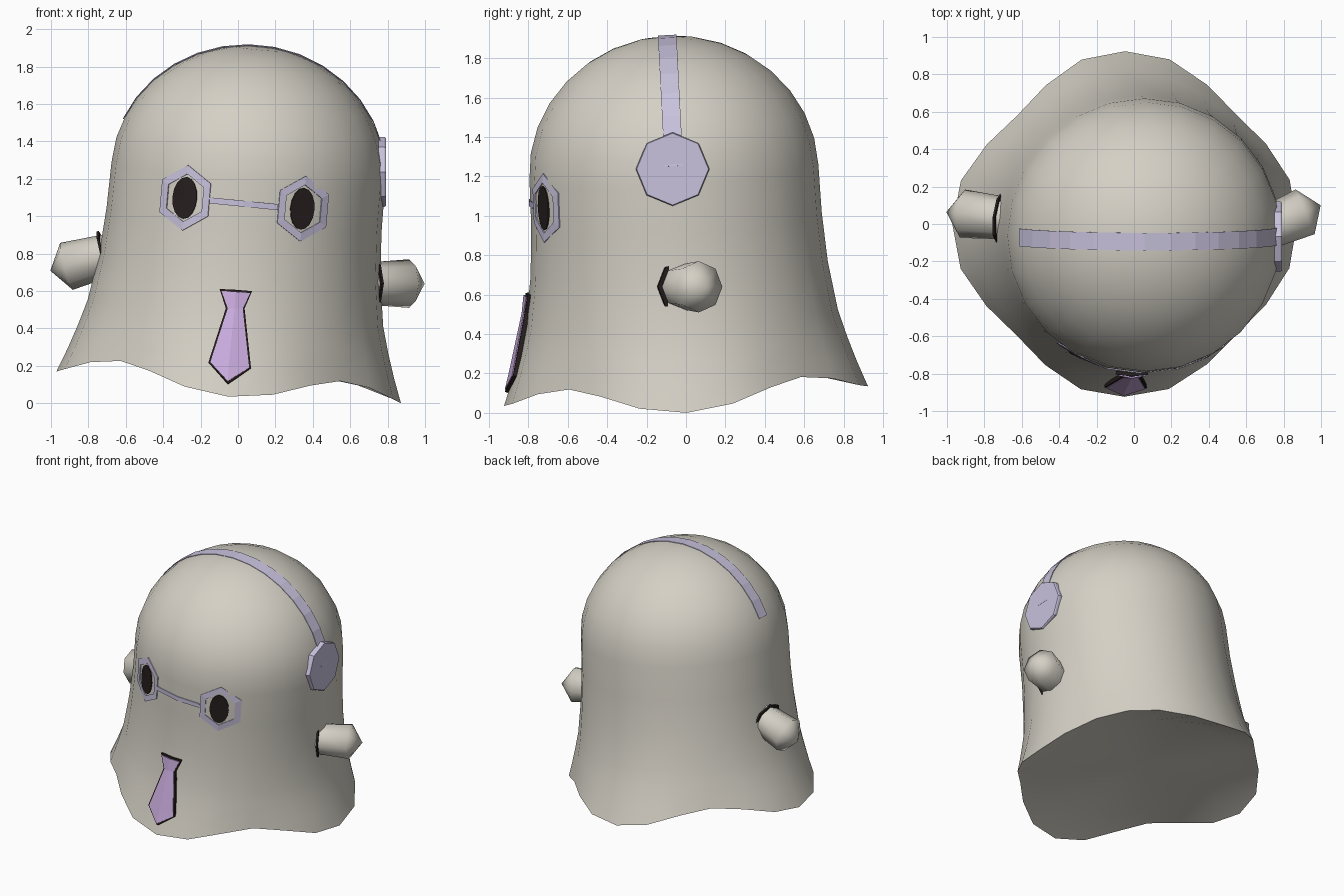
import bpy
import bmesh
from math import sin, cos, pi, radians
from mathutils import Vector
from mathutils.bvhtree import BVHTree

cube = bpy.data.objects.get("Cube")
if cube:
    bpy.data.objects.remove(cube, do_unlink=True)


def material(name, rgb):
    m = bpy.data.materials.new(name)
    m.use_nodes = True
    m.diffuse_color = (*rgb, 1)
    m.node_tree.nodes["Principled BSDF"].inputs["Base Color"].default_value = (*rgb, 1)
    return m


CLOTH = material("warm_white", (0.66, 0.63, 0.56))
LAVENDER = material("lavender", (0.58, 0.54, 0.72))
PURPLE = material("tie_purple", (0.60, 0.42, 0.74))
DARK = material("near_black", (0.02, 0.013, 0.013))


def build(name, verts, faces, mat, smooth=0, thick=0):
    mesh = bpy.data.meshes.new(name)
    mesh.from_pydata([tuple(v) for v in verts], [], faces)
    bm = bmesh.new()
    bm.from_mesh(mesh)
    bmesh.ops.recalc_face_normals(bm, faces=bm.faces)
    bm.to_mesh(mesh)
    bm.free()
    mesh.materials.append(mat)
    ob = bpy.data.objects.new(name, mesh)
    bpy.context.collection.objects.link(ob)
    if thick:
        mod = ob.modifiers.new("thickness", "SOLIDIFY")
        mod.thickness, mod.offset = thick, 0
    if smooth:
        bpy.ops.object.select_all(action="DESELECT")
        ob.select_set(True)
        bpy.context.view_layer.objects.active = ob
        bpy.ops.object.shade_smooth_by_angle(angle=radians(smooth))
    return ob


def tube(rings, n):
    """Quads joining successive rings of n points."""
    return [(k * n + i, k * n + (i + 1) % n, (k + 1) * n + (i + 1) % n, (k + 1) * n + i)
            for k in range(rings - 1) for i in range(n)]


def fan(first, n, tip):
    return [(first + i, first + (i + 1) % n, tip) for i in range(n)]


# Leaning frame of the body
BASE = Vector((-0.05, 0, 0.085))
LEAN = Vector((0, 0, 1)).rotation_difference(Vector((0.092, -0.054, 1)))
DOME_H, DOME_R, DOME_RISE = 1.145, 0.734, 0.69


def lean(x, y, z):
    return BASE + LEAN @ Vector((x, y, z))


# Draped sheet: recessed underside, wavy four-lobed hem, tapered wall, dome
SEG = 24
RECESS = 0.125
wall = [(0, 0.925), (0.13, 0.876), (0.26, 0.833), (0.4, 0.793), (0.65, 0.755), (0.9, 0.738)]
wall += [(DOME_H + DOME_RISE * sin(k * pi / 16), DOME_R * cos(k * pi / 16)) for k in range(8)]
verts = [lean(0.66 * cos(i * 2 * pi / SEG), 0.66 * sin(i * 2 * pi / SEG), RECESS)
         for i in range(SEG)]
for h, r in wall:
    fade = max(0, 1 - h / 0.65) ** 2
    for i in range(SEG):
        t = i * 2 * pi / SEG
        wave = (1 - cos(4 * t)) / 2
        rr = r - 0.092 * fade * wave ** 1.5
        verts.append(lean(rr * cos(t), rr * sin(t), h + 0.12 * fade * wave))
crown = len(verts)
verts += [lean(0, 0, DOME_H + DOME_RISE), lean(0, 0, RECESS)]
body_faces = tube(len(wall) + 1, SEG) + fan(crown - SEG, SEG, crown) + fan(0, SEG, crown + 1)
build("sheet_body", verts, body_faces, CLOTH, smooth=40)
TREE = BVHTree.FromPolygons(verts, body_faces)


def on_front(x, z, lift):
    hit = TREE.ray_cast(Vector((x, -3, z)), Vector((0, 1, 0)))
    return hit[0] + hit[1] * (lift if hit[1].y < 0 else -lift)


def lathe(name, origin, axis, profile, n, mat, tip=0.0, smooth=0):
    q = Vector(axis).to_track_quat("Z", "Y")
    o = Vector(origin)
    pts = [o + q @ Vector((r * cos(i * 2 * pi / n), r * sin(i * 2 * pi / n), t))
           for t, r in profile for i in range(n)]
    c = len(pts)
    pts += [o + q @ Vector((0, 0, profile[0][0])), o + q @ Vector((0, 0, profile[-1][0] + tip))]
    faces = tube(len(profile), n) + fan(0, n, c) + fan(c - n, n, c + 1)
    build(name, pts, faces, mat, smooth)


# Stubby arms with pointed ends and thin dark cuffs
arms = {"left": ((0.915, 0.065, 0.64), (0.92, 0.39, 0)),
        "right": ((-0.917, 0.055, 0.732), (-0.96, 0.1, -0.26))}
for side, (end, axis) in arms.items():
    lathe(side + "_arm", end, axis, [(-0.25, 0.112), (0, 0.13)], 8, CLOTH, tip=0.09, smooth=80)
    lathe(side + "_cuff", end, axis, [(-0.217, 0.138), (-0.205, 0.138)], 8, DARK)

# Ear pad and the band over the dome
lathe("ear_pad", (0.75, -0.068, 1.237), (1, 0, 0),
      [(0, 0.187), (0.032, 0.187), (0.04, 0.182)], 8, LAVENDER)
STEPS = 14
band = []
for k in range(STEPS + 1):
    a = radians(-70 + 152 * k / STEPS)
    for edge in (-0.043, 0.051):
        band.append(lean((DOME_R + 0.002) * sin(a), edge, DOME_H + (DOME_RISE + 0.002) * cos(a)))
build("head_band", band, [(2 * k, 2 * k + 1, 2 * k + 3, 2 * k + 2) for k in range(STEPS)],
      LAVENDER, thick=0.004)


def ellipse(cx, cz, w, h, n, turn=radians(-5), start=0.0):
    out = []
    for i in range(n):
        t = start + i * 2 * pi / n
        u, v = w * cos(t), h * sin(t)
        out.append((cx + u * cos(turn) - v * sin(turn), cz + u * sin(turn) + v * cos(turn)))
    return out


# Hexagonal spectacle frames and oval eyes
for side, cx, cz in (("right", -0.279, 1.098), ("left", 0.345, 1.04)):
    rim = ellipse(cx, cz, 0.149, 0.175, 6, start=pi / 6)
    rim += ellipse(cx, cz, 0.108, 0.128, 6, start=pi / 6)
    build(side + "_spectacle_frame", [on_front(x, z, 0.006) for x, z in rim], tube(2, 6),
          LAVENDER, thick=0.006)
    oval = ellipse(cx - 0.003, cz, 0.064, 0.112, 16) + [(cx - 0.003, cz)]
    build(side + "_eye", [on_front(x, z, 0.005) for x, z in oval], fan(0, 16, 16),
          DARK, thick=0.006)

# Spectacle bridge
bridge = []
for k in range(7):
    x, z = -0.15 + 0.06 * k, 1.085 - 0.006 * k
    bridge += [on_front(x, z - 0.016, 0.006), on_front(x, z + 0.016, 0.006)]
build("spectacle_bridge", bridge, [(2 * k, 2 * k + 1, 2 * k + 3, 2 * k + 2) for k in range(6)],
      LAVENDER, thick=0.006)

# Necktie with a centre ridge, over a slightly larger dark backing
rows = [((-0.085, 0.598), (-0.01, 0.594), (0.062, 0.587)),
        ((-0.052, 0.505), (-0.015, 0.505), (0.022, 0.505)),
        ((-0.145, 0.215), (-0.047, 0.2), (0.056, 0.185))]
tie_faces = [(0, 1, 4, 3), (1, 2, 5, 4), (3, 4, 7, 6), (4, 5, 8, 7), (6, 7, 9), (7, 8, 9)]
for name, grow, lift, ridge, thick, mat in (("tie_backing", 0.011, 0.006, 0, 0.024, DARK),
                                            ("tie", 0, 0.018, 0.006, 0.008, PURPLE)):
    pts = []
    for r, row in enumerate(rows):
        for c, (x, z) in enumerate(row):
            up = grow if r == 0 else 0
            pts.append(on_front(x + (c - 1) * grow, z + up, lift + (ridge if c == 1 else 0)))
    pts.append(on_front(-0.053, 0.112 - grow, lift))
    build(name, pts, tie_faces, mat, thick=thick)
